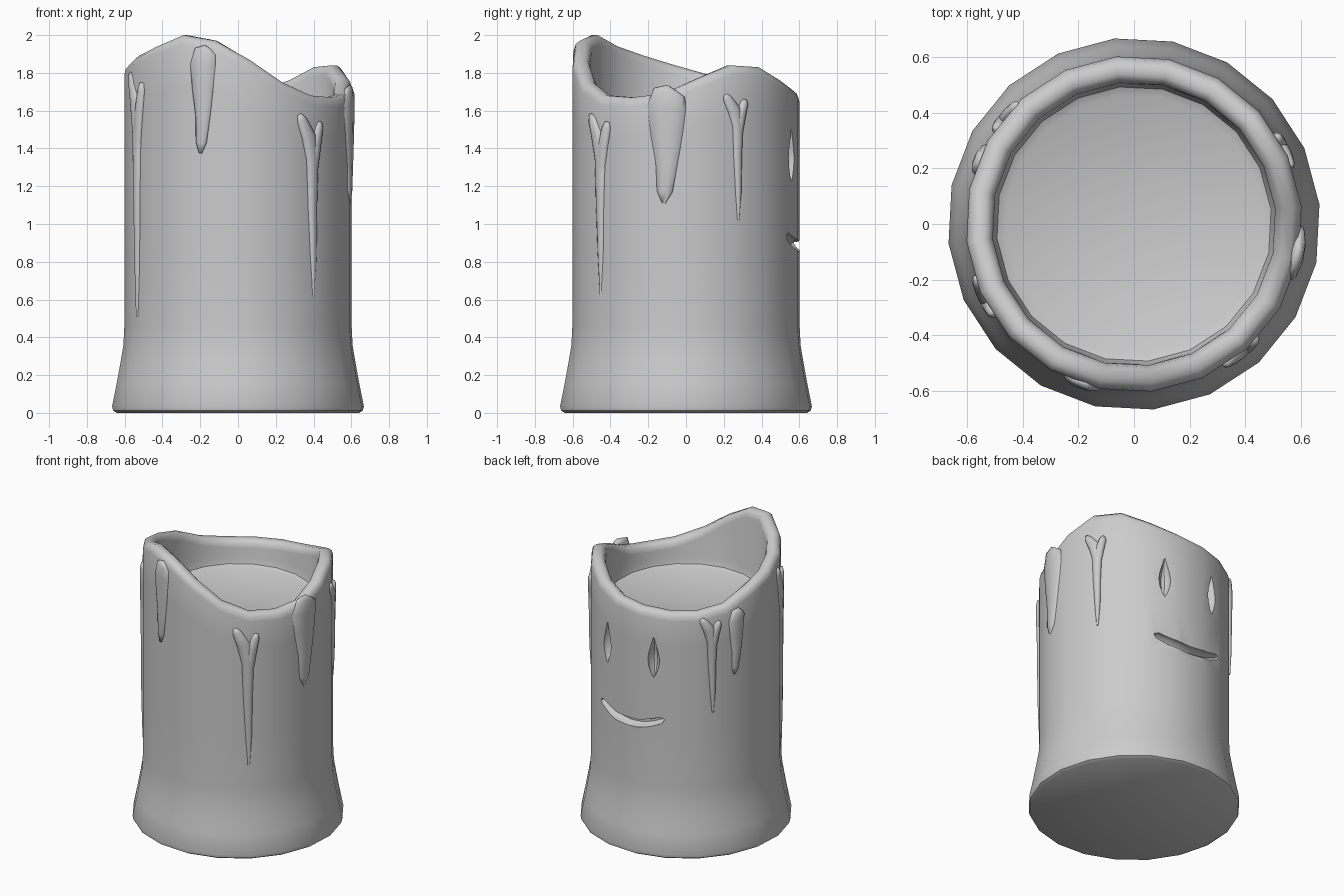
import bpy, bmesh
from math import sin, cos, pi, radians

if "Cube" in bpy.data.objects:
    bpy.data.objects.remove(bpy.data.objects["Cube"])

SIDES, R = 20, 0.605


def finish(name, bm, angle=50):
    bmesh.ops.recalc_face_normals(bm, faces=bm.faces)
    me = bpy.data.meshes.new(name)
    bm.to_mesh(me)
    bm.free()
    ob = bpy.data.objects.new(name, me)
    bpy.context.collection.objects.link(ob)
    smooth(ob, angle)
    return ob


def smooth(ob, angle):
    bpy.ops.object.select_all(action='DESELECT')
    ob.select_set(True)
    bpy.context.view_layer.objects.active = ob
    bpy.ops.object.shade_smooth_by_angle(angle=radians(angle))


def skin(bm, rings):
    """Bridge rings of vertices and cap both ends."""
    for a, b in zip(rings, rings[1:]):
        n = len(a)
        for i in range(n):
            bm.faces.new((a[i], a[(i + 1) % n], b[(i + 1) % n], b[i]))
    bm.faces.new(rings[0])
    bm.faces.new(rings[-1])


def wrap(bm, theta, pts, depth, base=0.598, n=10):
    """Oval tube along (offset, z, half width) points wrapped on the candle wall."""
    wmax = max(p[2] for p in pts)
    rings = []
    for i, (s, z, w) in enumerate(pts):
        a, b = pts[max(i - 1, 0)], pts[min(i + 1, len(pts) - 1)]
        ts, tz = b[0] - a[0], b[1] - a[1]
        ln = (ts * ts + tz * tz) ** 0.5
        ts, tz = ts / ln, tz / ln
        d = depth * (w / wmax) ** 0.5
        ring = []
        for k in range(n):
            c, q = w * cos(2 * pi * k / n), d * sin(2 * pi * k / n)
            ang = radians(theta) + (s - tz * c) / R
            r = base + q
            ring.append(bm.verts.new((r * cos(ang), r * sin(ang), z + ts * c)))
        rings.append(ring)
    skin(bm, rings)


# candle body: flared foot, uneven rim, shallow well on top
rim = [1.77, 1.84, 1.83, 1.76, 1.71, 1.69, 1.68, 1.68, 1.71, 1.79,
       1.84, 1.89, 1.94, 2.0, 1.97, 1.87, 1.75, 1.68, 1.67, 1.69]
foot = [(.645, 0), (.665, .012), (.67, .035), (.645, .16), (.625, .27), (.61, .36), (R, .46)]
lip = [(R, -.05), (.597, -.018), (.575, 0), (.54, 0), (.518, -.018), (.51, -.05)]
well = [(.507, 1.57), (.495, 1.525), (.465, 1.51)]
bm = bmesh.new()
rings = []


def body_ring(r, zfun):
    rings.append([bm.verts.new((r * cos(radians(6 + 18 * i)), r * sin(radians(6 + 18 * i)), zfun(i)))
                  for i in range(SIDES)])


for r, z in foot:
    body_ring(r, lambda i: z)
for t in (.3, .6, .85):
    body_ring(R, lambda i: .46 + (rim[i] - .51) * t)
for r, dz in lip:
    body_ring(r, lambda i: rim[i] + dz)
for r, z in well:
    body_ring(r, lambda i: z)
skin(bm, rings)
body = finish("candle_body", bm)

# carved face on the back: two pointed eyes and a curved mouth
FACE = 87
bm = bmesh.new()
for side in (-18, 18):
    wrap(bm, FACE + side, [(0, 1.50, .003), (0, 1.46, .014), (0, 1.40, .032), (0, 1.35, .040),
                           (0, 1.30, .034), (0, 1.25, .016), (0, 1.225, .003)], .045)
wrap(bm, FACE, [(x, .88 + .9 * x * x, w) for x, w in
                ((-.26, .006), (-.24, .022), (-.16, .026), (-.08, .028), (0, .028),
                 (.08, .028), (.16, .026), (.24, .022), (.26, .006))], .05)
cutter = finish("face_cutter", bm)
cutter.hide_render = True
mod = body.modifiers.new("face", 'BOOLEAN')
mod.operation, mod.solver, mod.object = 'DIFFERENCE', 'EXACT', cutter
bpy.context.view_layer.objects.active = body
bpy.ops.object.modifier_apply(modifier=mod.name)
bpy.data.objects.remove(cutter)
smooth(body, 40)


# wax drips
def drop(name, theta, top, bottom, k):
    bm = bmesh.new()
    prof = [(.03, 0, .3), (.015, .04, .85), (0, .17, 1), (0, .4, .83),
            (0, .65, .58), (-.01, .9, .42), (-.015, 1, .12)]
    wrap(bm, theta, [(s, top + (bottom - top) * t, w * k) for s, t, w in prof], .025)
    finish(name, bm, 80)


def forked_drip(name, theta, top, bottom, k=1):
    bm = bmesh.new()
    stem = [(-.085, 0, .012), (-.07, .03, .03), (-.025, .12, .045), (0, .25, .04),
            (0, .5, .031), (.005, .78, .022), (.005, 1, .007)]
    prong = [(.055, .04, .012), (.048, .07, .028), (.022, .17, .036), (.005, .32, .028)]
    for path in (stem, prong):
        wrap(bm, theta, [(s * k, top + (bottom - top) * t, w * k) for s, t, w in path], .025)
    finish(name, bm, 80)


drop("front_drip", 252, 1.935, 1.375, .075)
drop("right_drip", -10, 1.72, 1.11, .105)
drop("back_left_drip", 157, 1.67, 1.23, .06)
forked_drip("front_right_drip", 311, 1.58, .62)
forked_drip("left_drip", 207, 1.80, .51)
forked_drip("right_back_drip", 27, 1.685, 1.02, .85)
forked_drip("back_drip", 141, 1.645, .99, .85)
